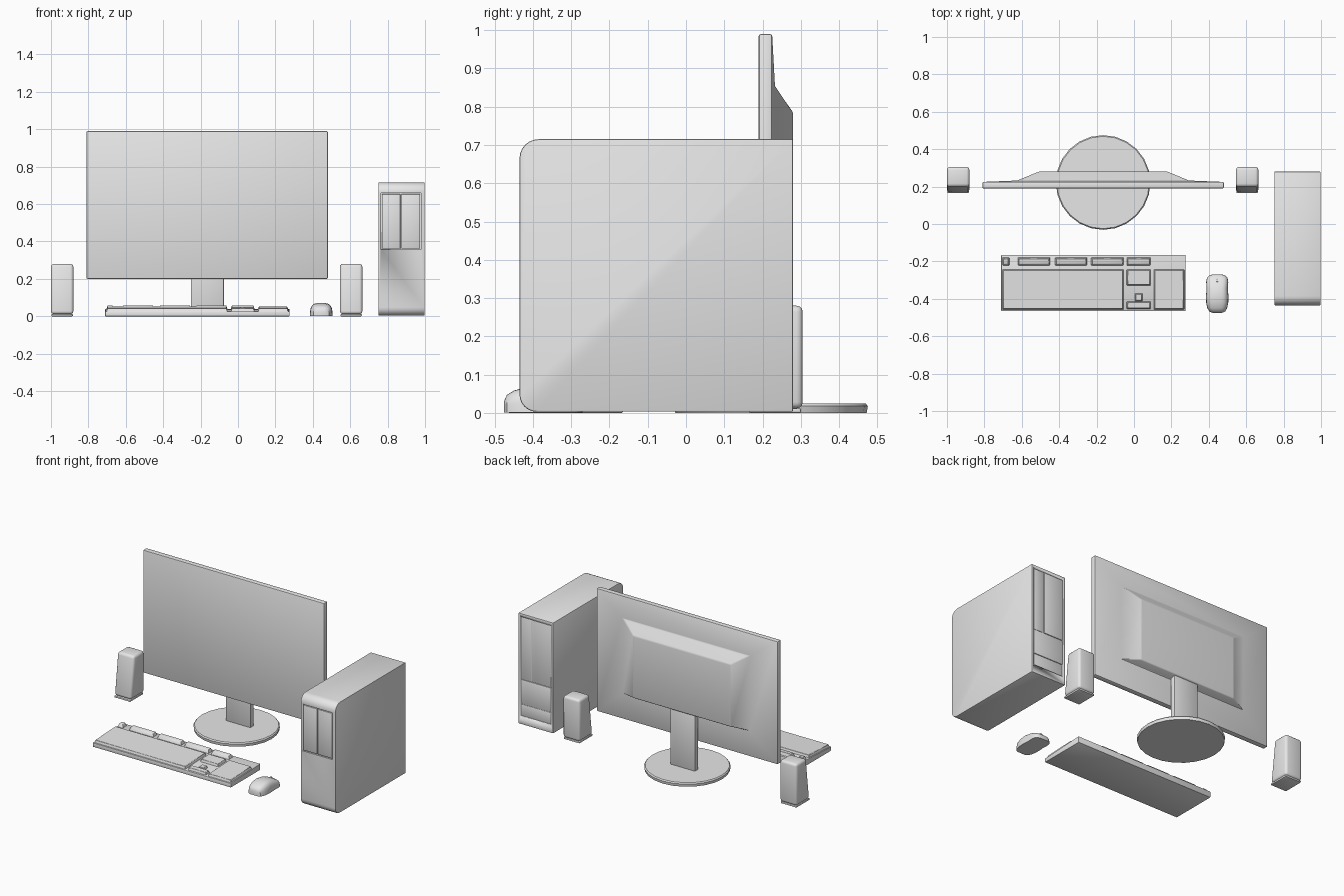
import bpy, bmesh, math
from mathutils import Vector

cube = bpy.data.objects.get("Cube")
if cube:
    bpy.data.objects.remove(cube, do_unlink=True)

grey = bpy.data.materials.new("light grey")
grey.use_nodes = True
grey.diffuse_color = (0.8, 0.8, 0.8, 1)
grey.node_tree.nodes["Principled BSDF"].inputs["Base Color"].default_value = (0.8, 0.8, 0.8, 1)


def loft(name, rings, bevel=0.0, segments=2, smooth=True):
    """Skin a list of equal-length point rings and cap both ends."""
    bm = bmesh.new()
    loops = [[bm.verts.new(p) for p in ring] for ring in rings]
    n = len(loops[0])
    for a, b in zip(loops, loops[1:]):
        for i in range(n):
            j = (i + 1) % n
            bm.faces.new((a[i], a[j], b[j], b[i]))
    bm.faces.new(loops[0])
    bm.faces.new(loops[-1])
    bmesh.ops.recalc_face_normals(bm, faces=bm.faces)
    mesh = bpy.data.meshes.new(name)
    bm.to_mesh(mesh)
    bm.free()
    mesh.materials.append(grey)
    ob = bpy.data.objects.new(name, mesh)
    bpy.context.collection.objects.link(ob)
    bpy.ops.object.select_all(action="DESELECT")
    ob.select_set(True)
    bpy.context.view_layer.objects.active = ob
    if bevel:
        mod = ob.modifiers.new("Bevel", "BEVEL")
        mod.width, mod.segments = bevel, segments
        mod.limit_method, mod.angle_limit = "ANGLE", math.radians(25)
        bpy.ops.object.modifier_apply(modifier="Bevel")
    if smooth:
        bpy.ops.object.shade_smooth_by_angle(angle=math.radians(35))
    return ob


def flat_rect(z, x0, x1, y0, y1):
    return [(x0, y0, z), (x1, y0, z), (x1, y1, z), (x0, y1, z)]


def upright_rect(y, x0, x1, z0, z1):
    return [(x0, y, z0), (x1, y, z0), (x1, y, z1), (x0, y, z1)]


def box(name, x0, x1, y0, y1, z0, z1, bevel=0.0, segments=2):
    return loft(name, [flat_rect(z, x0, x1, y0, y1) for z in (z0, z1)], bevel, segments)


def cut(target, *bounds):
    """Sink a rectangular pocket into the target."""
    cutter = box("cutter", *bounds)
    cutter.hide_render = True
    bpy.context.view_layer.objects.active = target
    mod = target.modifiers.new("Pocket", "BOOLEAN")
    mod.operation, mod.object, mod.solver = "DIFFERENCE", cutter, "EXACT"
    bpy.ops.object.modifier_apply(modifier="Pocket")
    bpy.data.objects.remove(cutter, do_unlink=True)


# Monitor: flat panel, shallow sloped back and a raised housing
loft("monitor", [
    upright_rect(0.19, -0.81, 0.48, 0.2, 0.99),
    upright_rect(0.225, -0.81, 0.48, 0.2, 0.99),
    upright_rect(0.233, -0.61, 0.28, 0.37, 0.85),
    upright_rect(0.28, -0.51, 0.18, 0.385, 0.785)], 0.006)
box("monitor_neck", -0.252, -0.076, 0.234, 0.27, 0.02, 0.42, 0.006)


def disc(z, r, sides=24):
    return [(-0.165 + r * math.cos(i * math.tau / sides),
             0.222 + r * math.sin(i * math.tau / sides), z) for i in range(sides)]


loft("monitor_base", [disc(0, 0.25), disc(0.018, 0.253), disc(0.025, 0.247)])

# Computer tower: side profile with rounded front corners
def arc(cy, cz, r, start):
    return [(cy + r * math.cos(math.radians(start - 15 * i)),
             cz + r * math.sin(math.radians(start - 15 * i))) for i in range(7)]


outline = [(0.28, 0.003), *arc(-0.39, 0.048, 0.045, 270), *arc(-0.385, 0.665, 0.05, 180), (0.28, 0.715)]
tower = loft("tower_case", [[(x, y, z) for y, z in outline] for x in (0.75, 0.998)], 0.004)
cut(tower, 0.764, 0.978, -0.5, -0.423, 0.357, 0.658)
cut(tower, 0.765, 0.983, 0.272, 0.3, 0.055, 0.695)
for side, x0, x1 in (("right", 0.769, 0.868), ("left", 0.873, 0.973)):
    box("drive_bay_" + side, x0, x1, -0.434, -0.42, 0.362, 0.653, 0.002)
box("rear_panel_main", 0.768, 0.903, 0.27, 0.277, 0.295, 0.692, 0.001)
box("rear_panel_ports", 0.908, 0.98, 0.27, 0.274, 0.295, 0.692, 0.001)
box("rear_panel_lower", 0.768, 0.98, 0.27, 0.277, 0.135, 0.29, 0.001)
box("rear_panel_bottom", 0.768, 0.98, 0.27, 0.274, 0.058, 0.13, 0.001)

# Speakers: leaning front on a thin foot
for side, x in (("right", -0.94), ("left", 0.605)):
    loft("speaker_" + side, [
        flat_rect(0.012, x - 0.06, x + 0.06, 0.167, 0.305),
        flat_rect(0.28, x - 0.06, x + 0.06, 0.2, 0.305)], 0.016, 3)
    box("speaker_foot_" + side, x - 0.057, x + 0.057, 0.165, 0.3, 0, 0.012, 0.004)

# Keyboard: wedge base, sloping key blocks and a raised function row
def slope_z(y, front, back):
    return front + (back - front) * (y + 0.465) / 0.3


def keys(name, x0, x1, y0, y1, lift=0.016, taper=0.006):
    rings = []
    for h, t in ((-0.004, 0), (lift, taper)):
        rings.append([(x, y, slope_z(y, 0.026, 0.04) + h)
                      for x, y, _ in flat_rect(0, x0 + t, x1 - t, y0 + t, y1 - t)])
    loft(name, rings, 0.002, 1)


loft("keyboard_base", [
    [(x, -0.465, 0), (x, -0.165, 0), (x, -0.165, 0.04), (x, -0.465, 0.026)]
    for x in (-0.71, 0.275)], 0.003)
keys("main_keys", -0.705, -0.055, -0.458, -0.242)
keys("number_keys", 0.105, 0.27, -0.458, -0.242)
keys("navigation_keys", -0.04, 0.09, -0.33, -0.242)
keys("arrow_keys_row", -0.04, 0.09, -0.455, -0.413)
keys("arrow_key_up", 0.004, 0.046, -0.415, -0.37)
rows = ((-0.705, -0.665), (-0.622, -0.448), (-0.423, -0.25), (-0.23, -0.055), (-0.04, 0.09))
for i, (x0, x1) in enumerate(rows):
    keys("function_keys_%d" % (i + 1), x0, x1, -0.222, -0.178, 0.02, 0.008)

# Mouse: domed sections along its length with a slight waist
def mouse_section(y, half, height):
    ring = []
    for i in range(17):
        a = math.pi * i / 16
        c, s = math.cos(a), math.sin(a)
        ring.append((0.445 + half * math.copysign(abs(c) ** 0.6, c), y, 0.001 + height * s ** 0.6))
    return ring


stations = ((-0.475, 0.025, 0.03), (-0.468, 0.042, 0.046), (-0.45, 0.053, 0.057),
            (-0.42, 0.059, 0.066), (-0.385, 0.06, 0.07), (-0.345, 0.057, 0.064),
            (-0.31, 0.059, 0.052), (-0.288, 0.055, 0.04), (-0.275, 0.042, 0.03), (-0.27, 0.025, 0.02))
loft("mouse_body", [mouse_section(*s) for s in stations])
wheel = [[(x, -0.302 + 0.014 * math.cos(i * math.tau / 12), 0.041 + 0.014 * math.sin(i * math.tau / 12))
          for i in range(12)] for x in (0.441, 0.449)]
loft("mouse_wheel", wheel)
